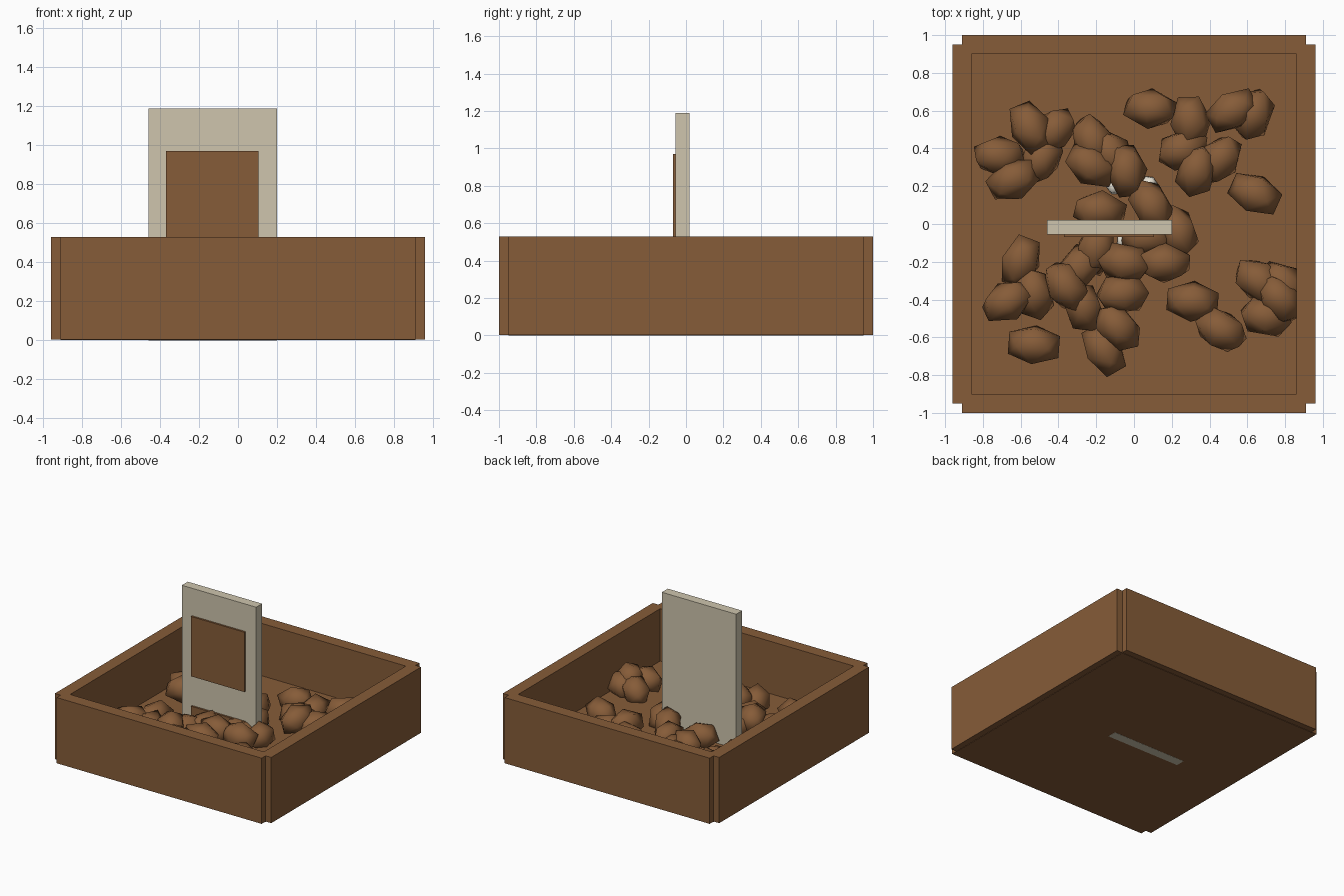
import bpy, bmesh, math, random
from mathutils import Matrix, Euler

if "Cube" in bpy.data.objects:
    bpy.data.objects.remove(bpy.data.objects["Cube"])

random.seed(4)


def material(name, rgb):
    m = bpy.data.materials.new(name)
    m.diffuse_color = (*rgb, 1)
    m.use_nodes = True
    m.node_tree.nodes["Principled BSDF"].inputs["Base Color"].default_value = m.diffuse_color
    return m


brown = material("earth brown", (0.24, 0.107, 0.04))
stone = material("pale stone", (0.62, 0.56, 0.42))
white = material("off white", (0.8, 0.76, 0.66))


def finish(name, bm, mat):
    mesh = bpy.data.meshes.new(name)
    bm.to_mesh(mesh)
    bm.free()
    mesh.materials.append(mat)
    ob = bpy.data.objects.new(name, mesh)
    bpy.context.collection.objects.link(ob)
    return ob


def box(name, x, y, z, mat):
    bm = bmesh.new()
    bmesh.ops.create_cube(bm, size=1)
    for v in bm.verts:
        v.co = [r[0] if c < 0 else r[1] for c, r in zip(v.co, (x, y, z))]
    return finish(name, bm, mat)


# Planter box: soil floor and four walls with notched corners
H = 0.53
box("soil_floor", (-0.91, 0.91), (-0.95, 0.95), (0, 0.11), brown)
for s, side in ((-1, "left"), (1, "right")):
    box(side + "_wall", sorted((s * 0.86, s * 0.96)), (-0.95, 0.95), (0.003, H), brown)
for s, side in ((-1, "front"), (1, "back")):
    box(side + "_wall", (-0.91, 0.91), sorted((s * 0.90, s * 1.0)), (0.003, H), brown)

# Upright slab with two raised plates on its front
box("upright_slab", (-0.46, 0.20), (-0.055, 0.02), (-0.001, 1.19), stone)
for name, z in (("upper_plate", (0.49, 0.97)), ("lower_plate", (0.15, 0.25))):
    box(name, (-0.37, 0.105), (-0.07, -0.054), z, brown)


# Faceted clod: a stretched icosahedron, long along its own x axis
def clod(name, loc, yaw, size, mat, tilt=0.25):
    g = (1 + math.sqrt(5)) / 2
    bm = bmesh.new()
    for a in (-1, 1):
        for b in (-g, g):
            for p in ((0, a, b), (a, b, 0), (b, 0, a)):
                bm.verts.new([c / g * s for c, s in zip(p, size)])
    bmesh.ops.convex_hull(bm, input=bm.verts)
    bmesh.ops.recalc_face_normals(bm, faces=bm.faces)
    spin = Matrix.Rotation(random.uniform(0, math.pi), 4, 'X')
    turn = Euler((0, random.uniform(-tilt, tilt), math.radians(yaw))).to_matrix().to_4x4()
    bm.transform(Matrix.Translation(loc) @ turn @ spin)
    finish(name, bm, mat)


# Clods lying on the soil, then those resting on others: x, y, yaw
lower = [
    (.085, .61, -3), (.30, .54, 95), (.63, .58, 70), (.26, .395, 20),
    (.45, .34, 50), (.64, .16, -25), (-.43, .49, 45), (-.71, .36, -5),
    (-.49, .35, 60), (-.22, .44, -70), (-.12, .37, -50), (-.18, .07, -5),
    (.23, -.04, -70), (.07, -.07, 0), (-.2, -.13, 75), (-.6, -.2, 70),
    (-.53, -.37, -80), (-.53, -.64, -5), (-.29, -.23, 50), (-.27, -.44, -70),
    (-.16, -.665, -60), (.31, -.41, -5), (.46, -.56, -30), (.66, -.30, -35),
    (.70, -.49, -10), (.79, -.32, -40),
]
upper = [
    (.52, .60, 30), (.33, .28, 75), (-.55, .51, -65), (-.64, .235, 25),
    (-.225, .31, -30), (-.04, .28, -85), (.09, .10, -60), (-.05, -.205, -10),
    (.16, -.205, 0), (-.67, -.41, 30), (-.36, -.33, -55), (-.06, -.37, 5),
    (-.085, -.55, -50), (.775, -.40, -50),
]
for z, group in ((0.16, lower), (0.20, upper)):
    for x, y, yaw in group:
        clod("soil_clod", (x, y, z), yaw, (0.135, 0.095, 0.095), brown)

# Small pale pebbles behind and in front of the slab
for x, y in ((.08, .21), (-.10, .20), (-.05, -.09)):
    clod("pebble", (x, y, 0.125), 60, (0.042, 0.038, 0.038), white)

# Clods shade softly, boxes keep crisp edges
bpy.ops.object.select_all(action='DESELECT')
for ob in bpy.data.objects:
    if ob.name.startswith(("soil_clod", "pebble")):
        ob.select_set(True)
        bpy.context.view_layer.objects.active = ob
bpy.ops.object.shade_smooth_by_angle(angle=math.radians(50))
